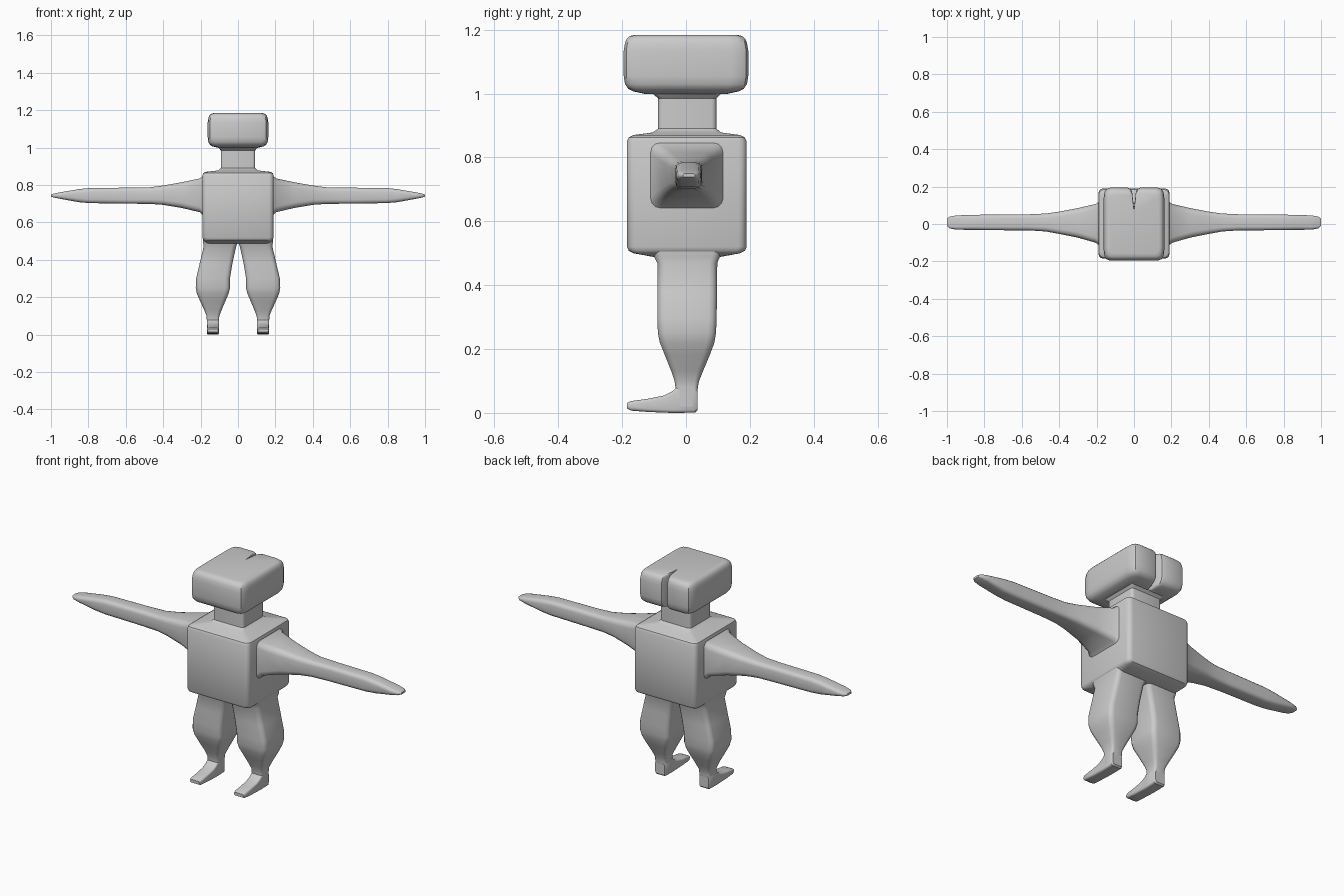
import bpy, bmesh, math

grey = bpy.data.materials.new("plain grey")
grey.diffuse_color = (0.6, 0.6, 0.6, 1)


def rounded_rect(u0, u1, v0, v1, r, n=3):
    """Counter-clockwise rounded rectangle outline."""
    r = min(r, (u1 - u0) * 0.48, (v1 - v0) * 0.48)
    corners = [(u1 - r, v0 + r, -90), (u1 - r, v1 - r, 0),
               (u0 + r, v1 - r, 90), (u0 + r, v0 + r, 180)]
    return [(cu + r * math.cos(math.radians(a + 90 * i / n)),
             cv + r * math.sin(math.radians(a + 90 * i / n)))
            for cu, cv, a in corners for i in range(n + 1)]


def loft(name, rings):
    """Skin a list of equal-length rings of 3D points and cap both ends."""
    bm = bmesh.new()
    loops = [[bm.verts.new(p) for p in ring] for ring in rings]
    n = len(loops[0])
    for a, b in zip(loops, loops[1:]):
        for i in range(n):
            j = (i + 1) % n
            bm.faces.new((a[i], a[j], b[j], b[i]))
    bm.faces.new(loops[0][::-1])
    bm.faces.new(loops[-1])
    bmesh.ops.recalc_face_normals(bm, faces=bm.faces)
    mesh = bpy.data.meshes.new(name)
    bm.to_mesh(mesh)
    bm.free()
    mesh.materials.append(grey)
    ob = bpy.data.objects.new(name, mesh)
    bpy.context.collection.objects.link(ob)
    bpy.ops.object.select_all(action='DESELECT')
    ob.select_set(True)
    bpy.context.view_layer.objects.active = ob
    bpy.ops.object.shade_smooth_by_angle(angle=math.radians(35))
    return ob


def rect_loft(name, sections, place):
    """Sections are (position, u0, u1, v0, v1, corner radius)."""
    return loft(name, [[place(s[0], u, v) for u, v in rounded_rect(*s[1:])]
                       for s in sections])


# Torso with neck
rect_loft("torso_and_neck", [(z, -x, x, y0, y1, r) for z, x, y0, y1, r in [
    (0.488, 0.165, -0.10, 0.105, 0.02),
    (0.500, 0.180, -0.165, 0.170, 0.02),
    (0.507, 0.187, -0.179, 0.184, 0.025),
    (0.520, 0.190, -0.185, 0.190, 0.025),
    (0.850, 0.190, -0.185, 0.190, 0.025),
    (0.863, 0.187, -0.179, 0.184, 0.025),
    (0.870, 0.175, -0.165, 0.170, 0.02),
    (0.878, 0.105, -0.105, 0.110, 0.015),
    (0.890, 0.092, -0.087, 0.095, 0.015),
    (0.985, 0.092, -0.087, 0.095, 0.015),
    (1.000, 0.105, -0.105, 0.110, 0.015),
    (1.010, 0.110, -0.120, 0.060, 0.015)]],
    lambda t, u, v: (u, v, t))

# Head: outline with a narrow cleft at the back
half = [(0.13, -0.195), (0.15, -0.187), (0.158, -0.17), (0.162, -0.14),
        (0.162, 0.14), (0.158, 0.17), (0.148, 0.188), (0.125, 0.195),
        (0.035, 0.195), (0.018, 0.188), (0.010, 0.17), (0.004, 0.12)]
outline = half + [(0, 0.085)] + [(-x, y) for x, y in reversed(half)]
loft("head", [[(x * k, y * k, z) for x, y in outline] for z, k in [
    (0.998, 0.64), (1.007, 0.85), (1.015, 0.93), (1.030, 0.98), (1.055, 1.0),
    (1.135, 1.0), (1.158, 0.98), (1.172, 0.95), (1.180, 0.90), (1.184, 0.82)]])

for side, label in ((1, "left"), (-1, "right")):
    # Arm tapering to a flat rounded tip
    rect_loft(label + "_arm", [
        (0.180, -0.115, 0.120, 0.635, 0.850, 0.03),
        (0.192, -0.110, 0.115, 0.643, 0.845, 0.03),
        (0.205, -0.100, 0.107, 0.655, 0.835, 0.03),
        (0.300, -0.073, 0.085, 0.677, 0.815, 0.03),
        (0.400, -0.053, 0.066, 0.694, 0.797, 0.025),
        (0.470, -0.040, 0.056, 0.699, 0.788, 0.022),
        (0.560, -0.034, 0.052, 0.700, 0.786, 0.02),
        (0.790, -0.033, 0.050, 0.703, 0.784, 0.02),
        (0.850, -0.032, 0.049, 0.708, 0.778, 0.02),
        (0.950, -0.030, 0.046, 0.726, 0.761, 0.015),
        (0.985, -0.024, 0.040, 0.733, 0.754, 0.01),
        (1.000, -0.010, 0.028, 0.738, 0.749, 0.005)],
        lambda t, u, v: (side * t, u, v))

    # Leg bulging at the knee, narrow at the ankle
    rect_loft(label + "_leg", [
        (0.510, 0.000, 0.186, -0.105, 0.112, 0.025),
        (0.490, 0.002, 0.186, -0.100, 0.107, 0.025),
        (0.470, 0.010, 0.184, -0.090, 0.098, 0.025),
        (0.380, 0.030, 0.205, -0.090, 0.097, 0.025),
        (0.300, 0.043, 0.224, -0.090, 0.096, 0.025),
        (0.250, 0.043, 0.226, -0.088, 0.094, 0.025),
        (0.220, 0.050, 0.220, -0.082, 0.089, 0.025),
        (0.180, 0.067, 0.203, -0.066, 0.074, 0.022),
        (0.130, 0.088, 0.180, -0.046, 0.053, 0.018),
        (0.100, 0.100, 0.168, -0.036, 0.041, 0.014),
        (0.080, 0.101, 0.167, -0.033, 0.037, 0.012),
        (0.020, 0.101, 0.167, -0.030, 0.033, 0.012)],
        lambda t, u, v: (side * u, v, t))

    # Foot pointing forward
    rect_loft(label + "_foot", [
        (0.036, 0.106, 0.162, 0.008, 0.070, 0.01),
        (0.028, 0.101, 0.167, 0.001, 0.080, 0.01),
        (-0.030, 0.101, 0.167, 0.000, 0.080, 0.01),
        (-0.045, 0.101, 0.167, 0.000, 0.066, 0.01),
        (-0.070, 0.101, 0.167, 0.001, 0.054, 0.01),
        (-0.120, 0.101, 0.167, 0.003, 0.044, 0.01),
        (-0.172, 0.101, 0.167, 0.007, 0.037, 0.01),
        (-0.185, 0.106, 0.162, 0.014, 0.031, 0.006)],
        lambda t, u, v: (side * u, t, v))
